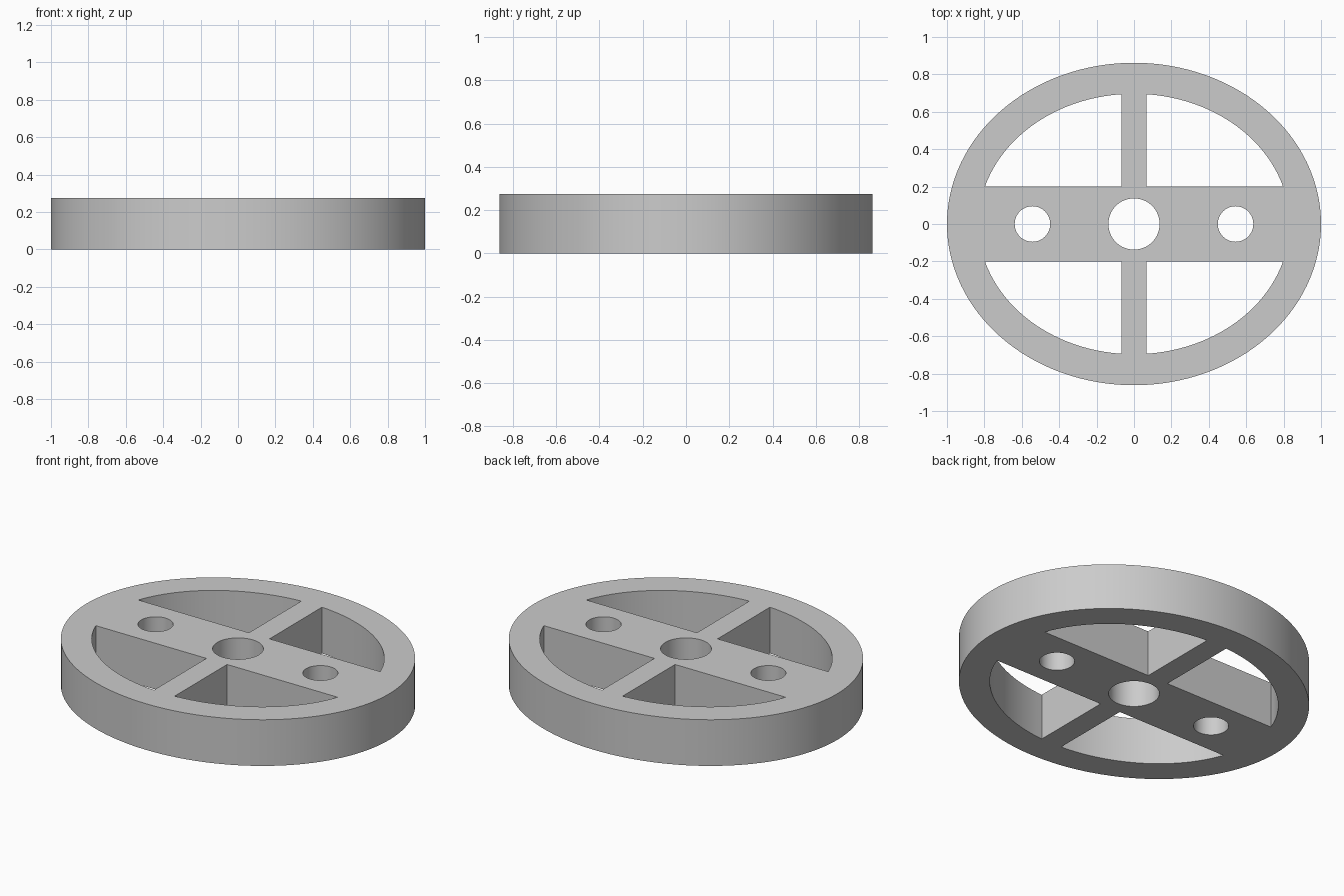
import bpy, bmesh
from math import sin, cos, asin, acos, pi

HEIGHT = 0.275
OUTER = (1.0, 0.862)      # rim radii
INNER = (0.832, 0.696)    # radii at the inside of the rim
SPOKE, BAR = 0.068, 0.2   # half widths of the cross members

cube = bpy.data.objects.get("Cube")
if cube:
    bpy.data.objects.remove(cube)

grey = bpy.data.materials.new("plain grey")
grey.use_nodes = True
colour = (0.6, 0.6, 0.6, 1)
grey.diffuse_color = colour
grey.node_tree.nodes["Principled BSDF"].inputs["Base Color"].default_value = colour


def arc(rx, ry, start, end, steps, cx=0):
    return [(cx + rx * cos(start + (end - start) * i / steps),
             ry * sin(start + (end - start) * i / steps)) for i in range(steps + 1)]


def ellipse(rx, ry, steps, cx=0):
    return arc(rx, ry, 0, 2 * pi, steps, cx)[:-1]


# Outlines: rim, shaft hole, two side holes
outlines = [ellipse(*OUTER, 128), ellipse(0.137, 0.137, 64)]
outlines += [ellipse(0.095, 0.095, 48, x) for x in (-0.543, 0.543)]

# Four mirrored pockets between the rim, spokes and bar
pocket = arc(*INNER, asin(BAR / INNER[1]), acos(SPOKE / INNER[0]), 32)
pocket.append((SPOKE, BAR))
outlines += [[(x * sx, y * sy) for x, y in pocket] for sx in (-1, 1) for sy in (-1, 1)]

# Filled and extruded profile
curve = bpy.data.curves.new("wheel_profile", "CURVE")
curve.dimensions = "2D"
curve.fill_mode = "BOTH"
curve.extrude = HEIGHT / 2
for points in outlines:
    spline = curve.splines.new("POLY")
    spline.points.add(len(points) - 1)
    for p, (x, y) in zip(spline.points, points):
        p.co = (x, y, HEIGHT / 2, 1)
    spline.use_cyclic_u = True

source = bpy.data.objects.new("wheel_profile", curve)
bpy.context.collection.objects.link(source)
bpy.context.view_layer.update()
mesh = bpy.data.meshes.new_from_object(source.evaluated_get(bpy.context.evaluated_depsgraph_get()))
bpy.data.objects.remove(source)

# Weld walls to caps and stand the wheel on the ground
bm = bmesh.new()
bm.from_mesh(mesh)
bmesh.ops.remove_doubles(bm, verts=bm.verts, dist=0.0005)
low = min(v.co.z for v in bm.verts)
bmesh.ops.translate(bm, verts=bm.verts, vec=(0, 0, -low))
bmesh.ops.recalc_face_normals(bm, faces=bm.faces)
bm.to_mesh(mesh)
bm.free()

mesh.materials.clear()
mesh.materials.append(grey)
wheel = bpy.data.objects.new("spoked_wheel", mesh)
bpy.context.collection.objects.link(wheel)
bpy.ops.object.select_all(action="DESELECT")
wheel.select_set(True)
bpy.context.view_layer.objects.active = wheel
bpy.ops.object.shade_smooth_by_angle(angle=0.5)
